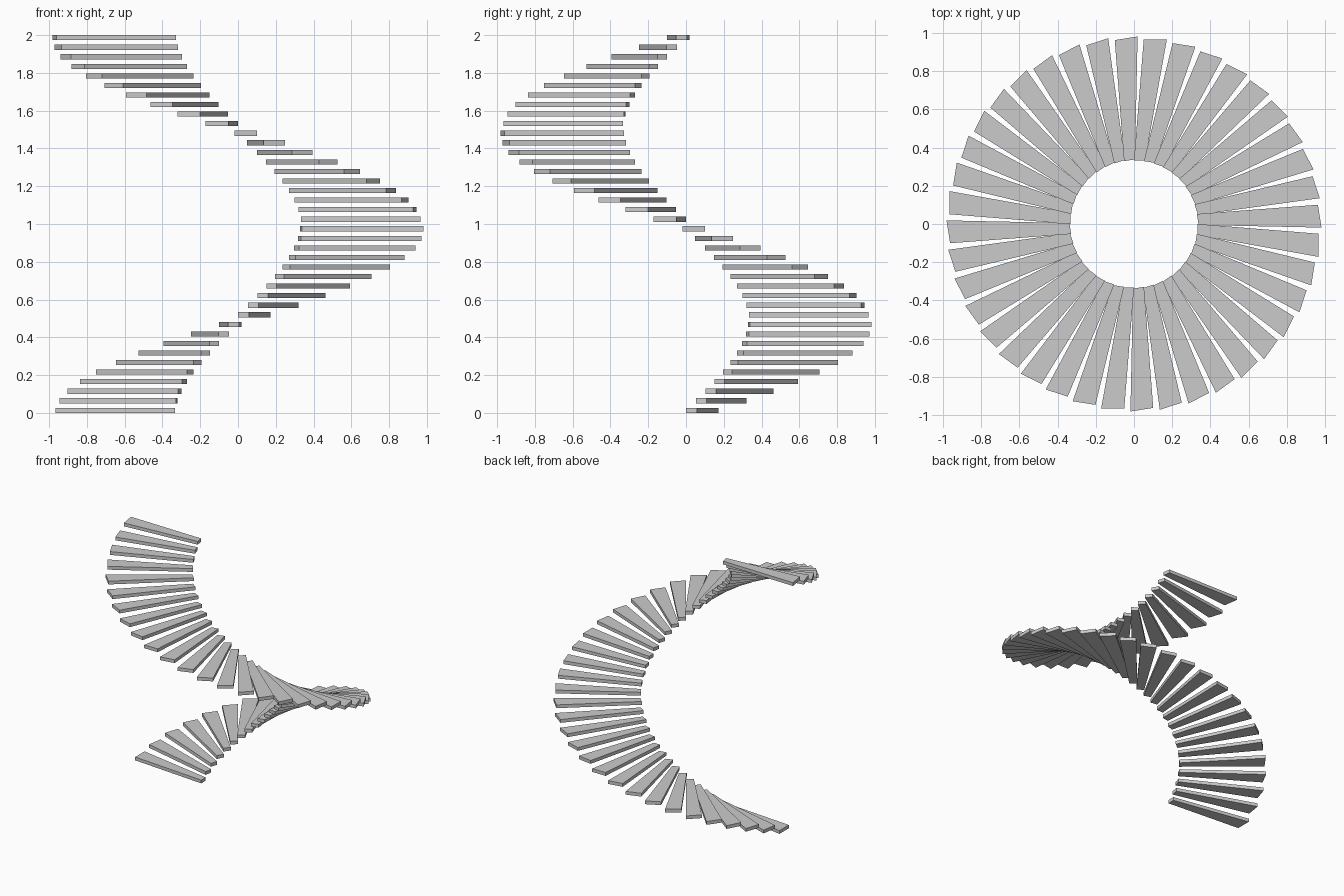
import bpy
import bmesh
from math import radians

STEPS = 40
TURN = radians(-9)
THICK = 0.027
RISE = (2 - THICK) / (STEPS - 1)

cube = bpy.data.objects.get("Cube")
if cube:
    bpy.data.objects.remove(cube, do_unlink=True)

# Plain light grey
grey = bpy.data.materials.new("light_grey")
grey.use_nodes = True
colour = (0.6, 0.6, 0.6, 1)
grey.diffuse_color = colour
grey.node_tree.nodes["Principled BSDF"].inputs["Base Color"].default_value = colour

# Skewed, tapered tread: narrow at the inner end, wide at the outer end
outline = [(-0.333, 0.0), (-0.333, 0.058), (-0.966, 0.172), (-0.966, 0.051)]
bm = bmesh.new()
base = bm.faces.new([bm.verts.new((x, y, 0)) for x, y in outline])
extruded = bmesh.ops.extrude_face_region(bm, geom=[base])
top_verts = [g for g in extruded["geom"] if isinstance(g, bmesh.types.BMVert)]
bmesh.ops.translate(bm, verts=top_verts, vec=(0, 0, THICK))
bmesh.ops.recalc_face_normals(bm, faces=bm.faces)
mesh = bpy.data.meshes.new("stair_tread")
bm.to_mesh(mesh)
bm.free()
mesh.materials.append(grey)

# Treads climb one full clockwise turn around the open centre
for i in range(STEPS):
    tread = bpy.data.objects.new(f"stair_tread_{i + 1:02d}", mesh)
    tread.location.z = i * RISE
    tread.rotation_euler.z = i * TURN
    bpy.context.collection.objects.link(tread)
